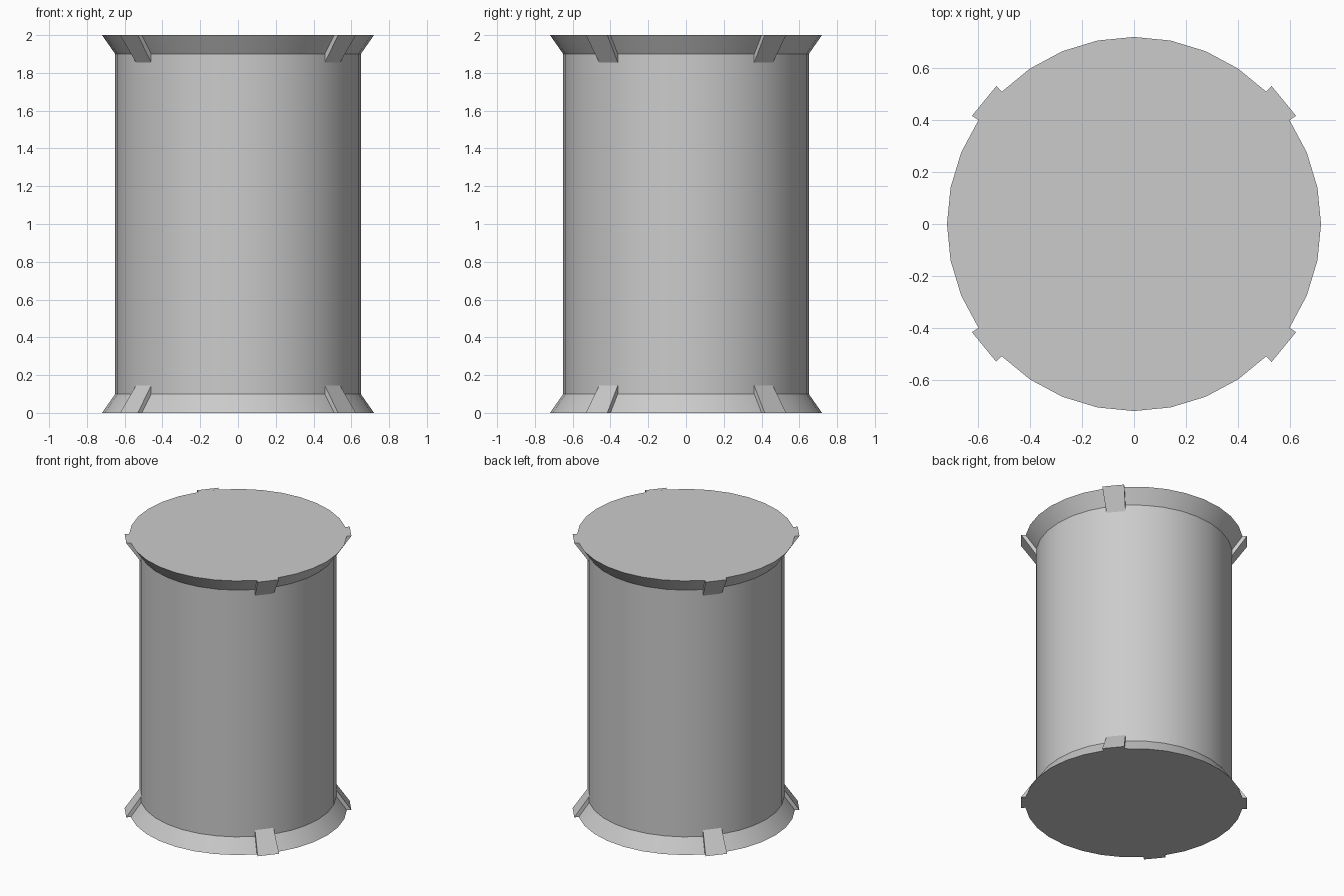
import bpy, bmesh
from math import cos, sin, pi

if "Cube" in bpy.data.objects:
    bpy.data.objects.remove(bpy.data.objects["Cube"])

SIDES = 32
STEP = 2 * pi / SIDES


def finish(name, bm):
    bmesh.ops.recalc_face_normals(bm, faces=bm.faces)
    mesh = bpy.data.meshes.new(name)
    bm.to_mesh(mesh)
    bm.free()
    obj = bpy.data.objects.new(name, mesh)
    bpy.context.collection.objects.link(obj)
    return obj


def ring(bm, r, z, angles):
    return [bm.verts.new((r * cos(a), r * sin(a), z)) for a in angles]


# Drum body with flared rims and flat ends
bm = bmesh.new()
angles = [i * STEP for i in range(SIDES)]
profile = [(0.72, 0), (0.65, 0.1), (0.65, 1.9), (0.72, 2)]
rings = [ring(bm, r, z, angles) for r, z in profile]
for low, high in zip(rings, rings[1:]):
    for i in range(SIDES):
        j = (i + 1) % SIDES
        bm.faces.new((low[i], low[j], high[j], high[i]))
bm.faces.new(rings[0])
bm.faces.new(rings[-1])
body = finish("drum_body", bm)
bpy.context.view_layer.objects.active = body
body.select_set(True)
bpy.ops.object.shade_smooth_by_angle(angle=pi / 9)

# Raised clamps, each one facet wide, mirrored to the four corners of both rims
clamp_profile = [(0.72, 0), (0.75, 0), (0.65, 0.145), (0.65, 0.1)]
for end in ("bottom", "top"):
    bm = bmesh.new()
    for sx in (1, -1):
        for sy in (1, -1):
            sides = []
            for a in (3 * STEP, 4 * STEP):
                sides.append([bm.verts.new((sx * r * cos(a), sy * r * sin(a),
                                            z if end == "bottom" else 2 - z))
                              for r, z in clamp_profile])
            a, b = sides
            bm.faces.new(a)
            bm.faces.new(b)
            for i in range(4):
                j = (i + 1) % 4
                bm.faces.new((a[i], a[j], b[j], b[i]))
    finish(end + "_rim_clamps", bm)
